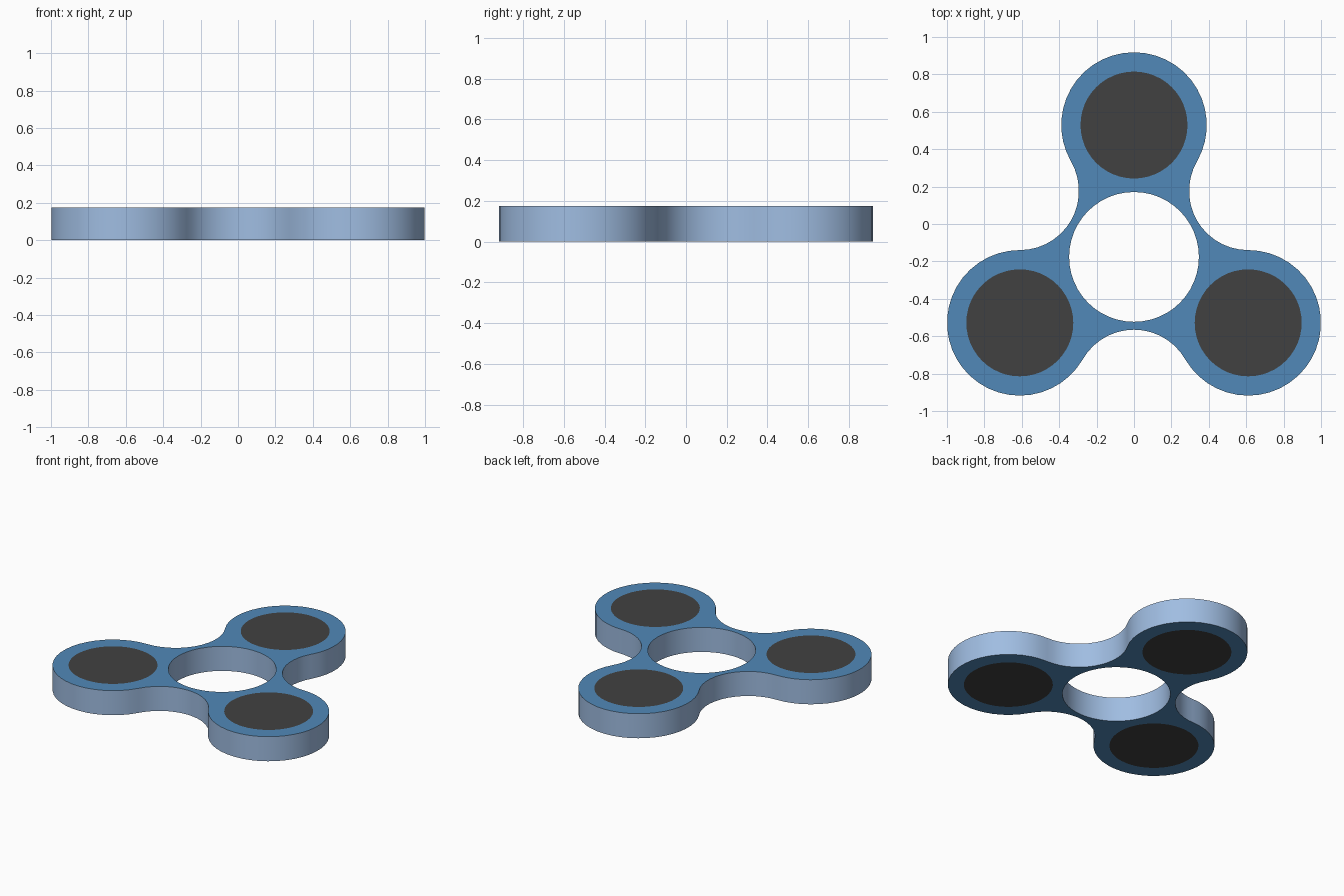
import bpy, bmesh
from math import sin, cos, radians, hypot

if "Cube" in bpy.data.objects:
    bpy.data.objects.remove(bpy.data.objects["Cube"])

H = 0.174            # thickness
CY = -0.176          # y of the hub
R = 0.705            # hub to lobe centre (and to fillet centre)
LOBE = 0.389         # lobe radius
FILLET = R - LOBE    # concave waist radius
HOLE, DISC = 0.347, 0.286


def material(name, rgb):
    m = bpy.data.materials.new(name)
    m.diffuse_color = (*rgb, 1)
    m.use_nodes = True
    m.node_tree.nodes["Principled BSDF"].inputs["Base Color"].default_value = m.diffuse_color
    return m


def polar(c, r, deg):
    return (c[0] + r * cos(radians(deg)), c[1] + r * sin(radians(deg)))


def arc(c, r, a0, a1, n):
    return [polar(c, r, a0 + (a1 - a0) * i / n) for i in range(n)]


# Outline: three convex lobes joined by concave waists
hub = (0, CY)
outline, lobes = [], []
for k in range(3):
    a = 90 + 120 * k
    c = polar(hub, R, a)
    lobes.append(c)
    outline += arc(c, LOBE, a - 120, a + 120, 28)
    outline += arc(polar(hub, R, a + 60), FILLET, a - 60, a - 180, 14)

bm = bmesh.new()


def loop(points, z):
    vs = [bm.verts.new((x, y, z)) for x, y in points]
    return vs, [bm.edges.new((vs[i - 1], vs[i])) for i in range(len(vs))]


# Top and bottom plates, with inset discs
walls = []
for z in (0, H):
    rings = [loop(outline, z), loop(arc(hub, HOLE, 0, 360, 48), z)]
    discs = [loop(arc(c, DISC, 0, 360, 48), z) for c in lobes]
    edges = [e for r in rings + discs for e in r[1]]
    res = bmesh.ops.triangle_fill(bm, use_beauty=True, use_dissolve=False,
                                  edges=edges, normal=(0, 0, 1))
    faces = [g for g in res["geom"] if isinstance(g, bmesh.types.BMFace)]
    extra = []
    for f in faces:
        m = f.calc_center_median()
        inside = any(hypot(m.x - c[0], m.y - c[1]) < DISC * 0.99 for c in lobes)
        if inside or hypot(m.x, m.y - CY) < HOLE * 0.99:
            extra.append(f)
    bmesh.ops.delete(bm, geom=extra, context='FACES_ONLY')
    for vs, _ in discs:
        bm.faces.new(vs).material_index = 2
    walls.append([r[0] for r in rings])

# Outer wall and hub hole wall
for low, high in zip(*walls):
    for i in range(len(low)):
        f = bm.faces.new((low[i - 1], low[i], high[i], high[i - 1]))
        f.material_index = 1

bmesh.ops.recalc_face_normals(bm, faces=bm.faces[:])
mesh = bpy.data.meshes.new("spinner_body")
bm.to_mesh(mesh)
bm.free()
mesh.materials.append(material("plate blue", (0.082, 0.25, 0.48)))
mesh.materials.append(material("edge pale blue", (0.35, 0.51, 0.76)))
mesh.materials.append(material("disc dark grey", (0.053, 0.053, 0.053)))
obj = bpy.data.objects.new("spinner_body", mesh)
bpy.context.collection.objects.link(obj)
bpy.context.view_layer.objects.active = obj
obj.select_set(True)
bpy.ops.object.shade_smooth_by_angle(angle=radians(35))
